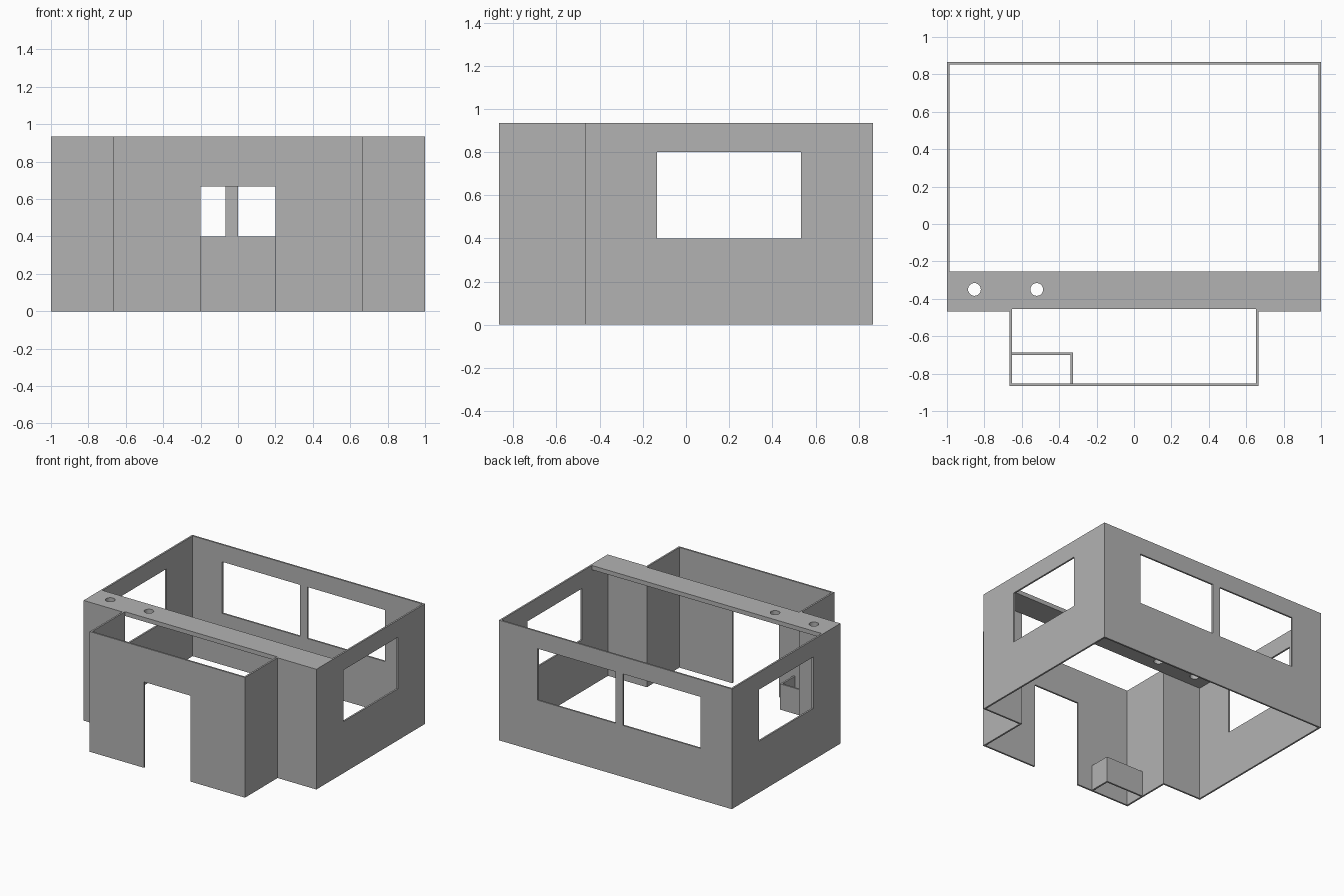
import bpy, bmesh
from math import pi, sin, cos

cube = bpy.data.objects.get("Cube")
if cube:
    bpy.data.objects.remove(cube, do_unlink=True)

grey = bpy.data.materials.new("plain_grey")
grey.use_nodes = True
colour = (0.45, 0.45, 0.45, 1)
grey.diffuse_color = colour
grey.node_tree.nodes["Principled BSDF"].inputs["Base Color"].default_value = colour

T = 0.0133            # wall thickness
H = 0.9333            # wall height
HALF_X, PORCH_X = 1.0, 0.6667
BACK, FRONT, PORCH_FRONT = 0.8667, -0.4667, -0.8667
SILL, HEAD = 0.4, 0.8

ROTATION = {"x": (pi / 2, 0, 0), "y": (pi / 2, 0, pi / 2), "flat": (0, 0, 0)}


def rect(u0, u1, v0, v1):
    return [(u0, v0), (u1, v0), (u1, v1), (u0, v1)]


def circle(u, v, r, n=32):
    return [(u + r * cos(2 * pi * i / n), v + r * sin(2 * pi * i / n)) for i in range(n)]


def panel(name, run, outline, location, holes=(), thickness=T):
    """Solid plate from a 2D outline with openings, running along x, y or lying flat."""
    curve = bpy.data.curves.new(name, "CURVE")
    curve.dimensions = "2D"
    curve.fill_mode = "BOTH"
    curve.extrude = thickness / 2
    for loop in (outline, *holes):
        spline = curve.splines.new("POLY")
        spline.points.add(len(loop) - 1)
        for point, (u, v) in zip(spline.points, loop):
            point.co = (u, v, 0, 1)
        spline.use_cyclic_u = True
    source = bpy.data.objects.new(name, curve)
    bpy.context.collection.objects.link(source)
    bpy.context.view_layer.update()
    mesh = bpy.data.meshes.new_from_object(
        source.evaluated_get(bpy.context.evaluated_depsgraph_get()))
    bpy.data.objects.remove(source, do_unlink=True)
    bpy.data.curves.remove(curve)

    # weld the caps to the rims
    bm = bmesh.new()
    bm.from_mesh(mesh)
    bmesh.ops.remove_doubles(bm, verts=bm.verts, dist=1e-5)
    bmesh.ops.recalc_face_normals(bm, faces=bm.faces)
    for face in bm.faces:
        face.smooth = False
        face.material_index = 0
    bm.to_mesh(mesh)
    bm.free()
    mesh.materials.clear()
    mesh.materials.append(grey)
    obj = bpy.data.objects.new(name, mesh)
    obj.location = location
    obj.rotation_euler = ROTATION[run]
    bpy.context.collection.objects.link(obj)
    return obj


# Main room: back wall with a pair of windows
inner_x = HALF_X - T
panel("back_wall", "x", rect(-inner_x, inner_x, 0, H), (0, BACK - T / 2, 0),
      [rect(-0.7333, -0.0667, SILL, HEAD), rect(0, 0.6667, SILL, HEAD)])

# Mirrored walls on both sides
porch_inner = PORCH_X - T
for side, s in (("left", 1), ("right", -1)):
    panel(side + "_wall", "y", rect(FRONT, BACK, 0, H), (s * (HALF_X - T / 2), 0, 0),
          [rect(-0.1333, 0.5333, SILL, HEAD)])
    u0, u1 = sorted((s * porch_inner, s * inner_x))
    panel(side + "_front_wall", "x", rect(u0, u1, 0, H), (0, FRONT + T / 2, 0))
    panel(side + "_porch_wall", "y", rect(PORCH_FRONT, FRONT, 0, H),
          (s * (PORCH_X - T / 2), 0, 0))

# Porch front with the doorway cut down to the ground
door, door_top = 0.2, 0.6667
panel("porch_front_wall", "x",
      [(-porch_inner, 0), (-door, 0), (-door, door_top), (door, door_top),
       (door, 0), (porch_inner, 0), (porch_inner, H), (-porch_inner, H)],
      (0, PORCH_FRONT + T / 2, 0))

# Ceiling shelf with two round holes
shelf = 0.0333
panel("ceiling_shelf", "flat", rect(-inner_x, inner_x, FRONT + T, -0.2533),
      (0, 0, H - shelf / 2),
      [circle(-0.853, -0.35, 0.034), circle(-0.52, -0.35, 0.034)], shelf)

# Low open bin in the porch corner
bin_x, bin_y, bin_h = -0.3267, -0.6867, 0.2
panel("bin_back", "x", rect(-porch_inner, bin_x, 0, bin_h), (0, bin_y - T / 2, 0))
panel("bin_side", "y", rect(PORCH_FRONT + T, bin_y - T, 0, bin_h), (bin_x - T / 2, 0, 0))
